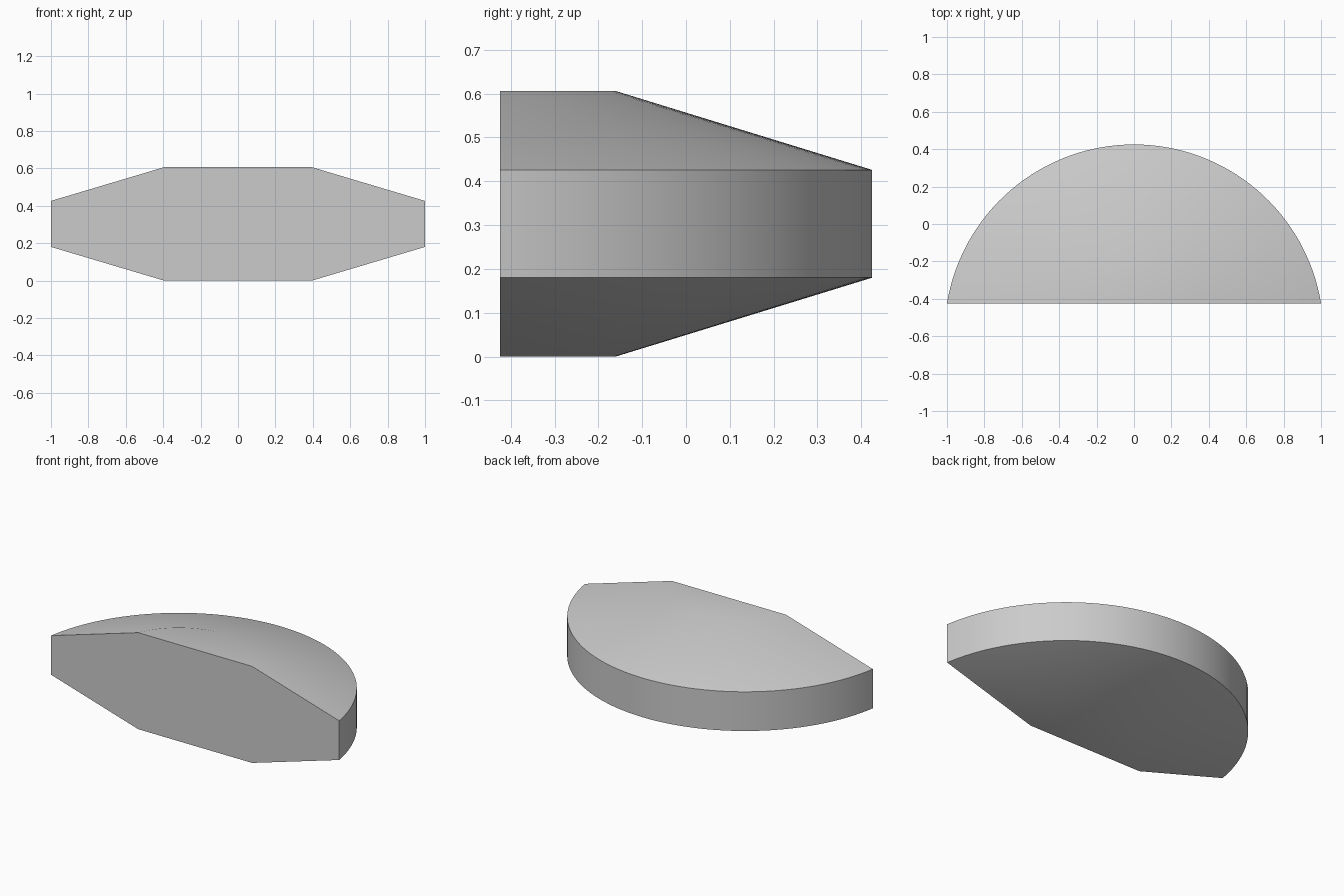
import bpy
import bmesh
from math import asin, cos, sin, pi, radians

cube = bpy.data.objects.get("Cube")
if cube:
    bpy.data.objects.remove(cube, do_unlink=True)

FRONT_Y = -0.425
AXIS_Y = -0.588
STEPS = 64

# Rings of the turned profile: (radius, height)
PROFILE = [(0.428, 0.0), (1.0132, 0.18), (1.0132, 0.426), (0.428, 0.606)]


def arc(bm, radius, z):
    """Arc from the left end of the flat front, round the back, to the right end."""
    start = asin((FRONT_Y - AXIS_Y) / radius)
    angles = [start + (pi - 2 * start) * i / STEPS for i in range(STEPS + 1)]
    return [bm.verts.new((radius * cos(a), AXIS_Y + radius * sin(a), z)) for a in angles]


# Single grey material
grey = bpy.data.materials.new("grey")
grey.use_nodes = True
color = (0.6, 0.6, 0.6, 1.0)
grey.diffuse_color = color
grey.node_tree.nodes["Principled BSDF"].inputs["Base Color"].default_value = color

bm = bmesh.new()
rings = [arc(bm, r, z) for r, z in PROFILE]

# Curved sides: lower bevel, rim, upper bevel
for low, high in zip(rings, rings[1:]):
    for i in range(STEPS):
        bm.faces.new((low[i], low[i + 1], high[i + 1], high[i]))

# Flat bottom, top and front
bm.faces.new(rings[0])
bm.faces.new(rings[-1])
bm.faces.new([r[0] for r in rings] + [r[-1] for r in reversed(rings)])
bmesh.ops.recalc_face_normals(bm, faces=bm.faces)

mesh = bpy.data.meshes.new("bevelled_half_disc")
bm.to_mesh(mesh)
bm.free()
mesh.materials.append(grey)
body = bpy.data.objects.new("bevelled_half_disc", mesh)
bpy.context.collection.objects.link(body)

# Smooth curved sides, crisp rim and front edges
bpy.ops.object.select_all(action="DESELECT")
body.select_set(True)
bpy.context.view_layer.objects.active = body
bpy.ops.object.shade_smooth_by_angle(angle=radians(30))
